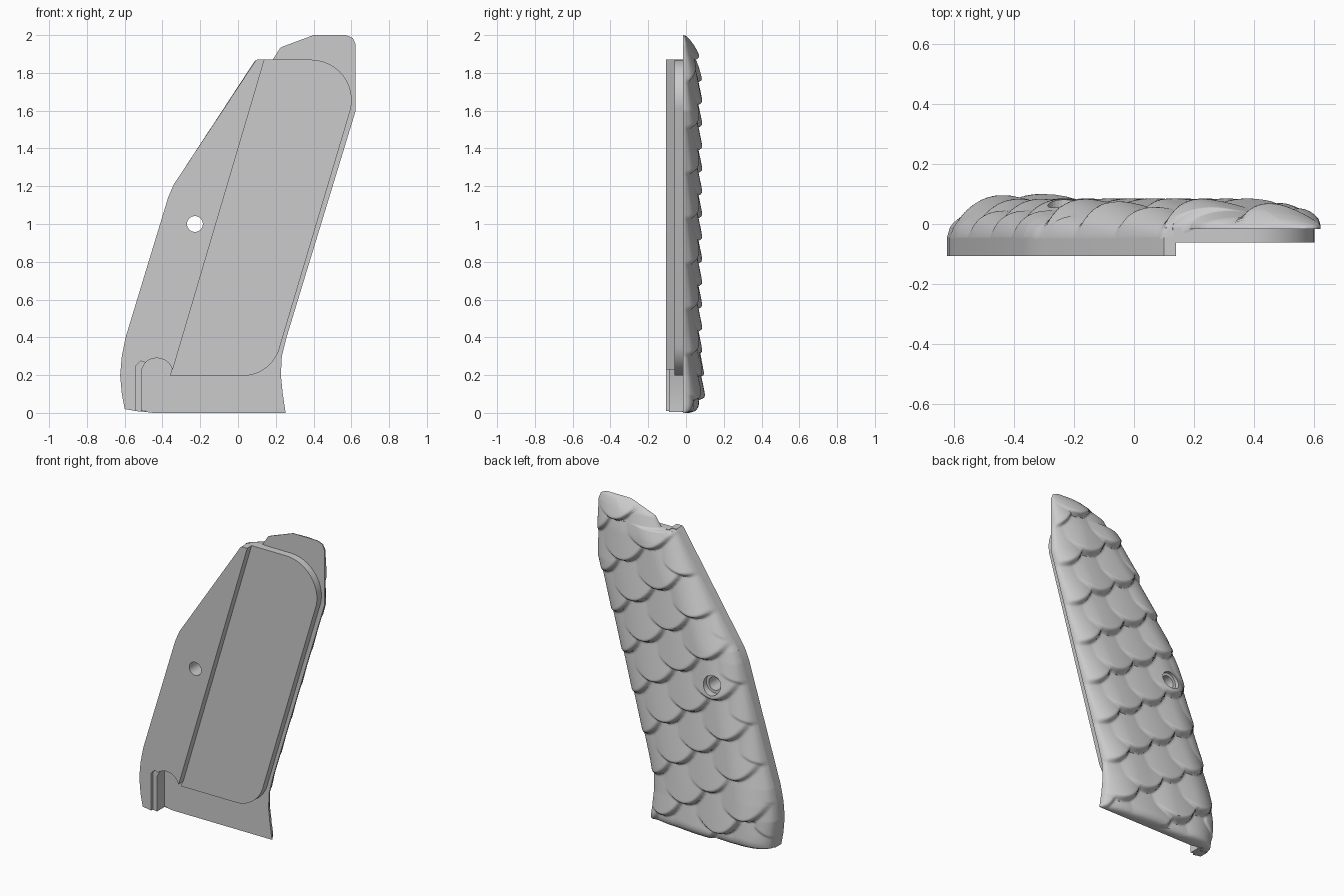
import bpy, bmesh, math

if "Cube" in bpy.data.objects:
    bpy.data.objects.remove(bpy.data.objects["Cube"])

grey = bpy.data.materials.new("plain_grey")
grey.diffuse_color = (0.6, 0.6, 0.6, 1)
grey.use_nodes = True
grey.node_tree.nodes["Principled BSDF"].inputs["Base Color"].default_value = grey.diffuse_color

# (z, x) outline of the left and right edges
LEFT = [(0, -.45), (.02, -.6), (.1, -.615), (.2, -.624), (.3, -.615), (.4, -.595), (1.14, -.37),
        (1.21, -.34), (1.27, -.30), (1.865, .09), (1.872, .185), (1.935, .225), (2, .4)]
RIGHT = [(0, .252), (.1, .237), (.2, .227), (.3, .232), (.4, .257), (1.6, .623), (1.95, .623),
         (1.985, .608), (2, .57)]


def edge(table, z):
    for (z0, x0), (z1, x1) in zip(table, table[1:]):
        if z <= z1:
            return x0 + (x1 - x0) * (z - z0) / (z1 - z0)
    return table[-1][1]


def rise(d, w, p=2.0):
    k = max(0, 1 - d / w)
    return math.sqrt(max(0, 1 - k ** p))


def smooth(t):
    t = min(1, max(0, t))
    return t * t * (3 - 2 * t)


def scales(x, z):
    """Overlapping scales in staggered columns that follow the lean."""
    u = x - 0.304 * (z - 1)
    floor = 0.03
    best = floor
    col = round(u / 0.21)
    for c in range(col - 1, col + 2):
        a = (u - c * 0.21 + 0.03) / 0.17
        if abs(a) > 1.1:
            continue
        zz = z - 0.07 + 0.05 * a - (0.12 if c % 2 else 0) - 0.10 * a * a
        row = math.floor(zz / 0.24)
        for r in (row + 1, row, row - 1):
            b = (zz - r * 0.24) / 0.24
            v = 0.04 + 0.05 * (1 - b) - 0.036 * a * a
            if r == 0 and b < 1:
                v += 0.015 * smooth((-0.05 - x) / 0.2)
            best = max(best, floor + (v - floor) * smooth((b + 0.06) / 0.15))
    return best


def back_y(x, z, xl, xr):
    left = -0.045 if 0.01 < z < 1.87 else -0.012
    top = scales(x, z)
    y = left + (top - left) * rise(x - xl, 0.22)
    y = min(y, -0.006 + (top + 0.006) * rise(xr - x, 0.2, 1.7))
    # thin out toward the step at the top of the side strip
    if z < 1.87:
        y = min(y, -0.04 + (top + 0.04) * rise(1.87 - z + max(0, x - 0.12) * 1.2, 0.16))
    ends = rise(2 - z, 0.2, 1.6) * (0.3 + 0.7 * rise(z, 0.07))
    if y > -0.012:
        y = -0.012 + (y + 0.012) * ends
    return y


def front_y(x, z):
    seam = -0.345 + 0.2957 * (z - 0.23)
    if 0.01 < z < 1.87 and x < seam and (x < -0.55 or z > 0.31):
        return -0.05
    return -0.016


def finish(name, bm, angle=35):
    bmesh.ops.recalc_face_normals(bm, faces=bm.faces)
    me = bpy.data.meshes.new(name)
    bm.to_mesh(me)
    bm.free()
    ob = bpy.data.objects.new(name, me)
    bpy.context.collection.objects.link(ob)
    me.materials.append(grey)
    bpy.ops.object.select_all(action='DESELECT')
    ob.select_set(True)
    bpy.context.view_layer.objects.active = ob
    bpy.ops.object.shade_smooth_by_angle(angle=math.radians(angle))
    return ob


def slab(name, pts, y0, y1):
    bm = bmesh.new()
    f = bm.faces.new([bm.verts.new((x, y0, z)) for x, z in pts])
    ext = bmesh.ops.extrude_face_region(bm, geom=[f])
    for v in ext["geom"]:
        if isinstance(v, bmesh.types.BMVert):
            v.co.y = y1
    return finish(name, bm)


def arc(cx, cz, rx, rz, a0, a1, n=12):
    return [(cx + rx * math.cos(math.radians(a0 + (a1 - a0) * i / n)),
             cz + rz * math.sin(math.radians(a0 + (a1 - a0) * i / n))) for i in range(n + 1)]


# scaled body: closed shell with a flat front and a scaled back
NX = 84
zs = sorted({i / 120 for i in range(241)} | {1.865, 1.872, 1.996})
bm = bmesh.new()
front, back = [], []
for z in zs:
    xl, xr = edge(LEFT, z), edge(RIGHT, z)
    xs = [xl + (xr - xl) * i / NX for i in range(NX + 1)]
    front.append([bm.verts.new((x, front_y(x, z), z)) for x in xs])
    back.append([bm.verts.new((x, max(back_y(x, z, xl, xr), front_y(x, z) + 0.004), z)) for x in xs])
for j in range(len(zs) - 1):
    for g in (front, back):
        for i in range(NX):
            bm.faces.new((g[j][i], g[j][i + 1], g[j + 1][i + 1], g[j + 1][i]))
    for i in (0, NX):
        bm.faces.new((front[j][i], back[j][i], back[j + 1][i], front[j + 1][i]))
for j in (0, -1):
    for i in range(NX):
        bm.faces.new((front[j][i], front[j][i + 1], back[j][i + 1], back[j][i]))
body = finish("scaled_body", bm, 60)

# raised inner panel with two rounded corners
panel = [(-.36, .197)] + arc(.03, .407, .2, .21, -90, -12) \
    + arc(.385, 1.655, .217, .215, -12, 90) + [(.13, 1.87)]
slab("inner_panel", panel, -0.062, -0.012)

# thick side strip with an arched notch at its foot
strip = [(x, z) for z, x in LEFT[1:9]] + [(.09, 1.86), (.1, 1.87), (.14, 1.87), (-.345, .23)] \
    + arc(-.43, .21, .085, .08, 15, 135, 10) + [(-.515, .275), (-.54, .25), (-.54, .01)]
strip_ob = slab("side_strip", strip, -0.107, -0.045)

# shallow ledge beside the notch
slab("notch_ledge", [(-.542, .01), (-.542, .25), (-.515, .275), (-.49, .267), (-.51, .23), (-.51, .006)],
     -0.09, -0.014)


# screw hole with a wider recess on the back
def cutter(name, r, y0, y1):
    bpy.ops.mesh.primitive_cylinder_add(vertices=32, radius=r, depth=y1 - y0,
                                        location=(-0.228, (y0 + y1) / 2, 1.0),
                                        rotation=(math.pi / 2, 0, 0))
    ob = bpy.context.object
    ob.name = name
    ob.hide_render = True
    ob.hide_set(True)
    return ob


hole = cutter("hole_cutter", 0.042, -0.3, 0.3)
recess = cutter("recess_cutter", 0.06, 0.035, 0.3)
for ob, cut in ((body, hole), (strip_ob, hole), (body, recess)):
    m = ob.modifiers.new("cut", 'BOOLEAN')
    m.operation = 'DIFFERENCE'
    m.solver = 'EXACT'
    m.object = cut
